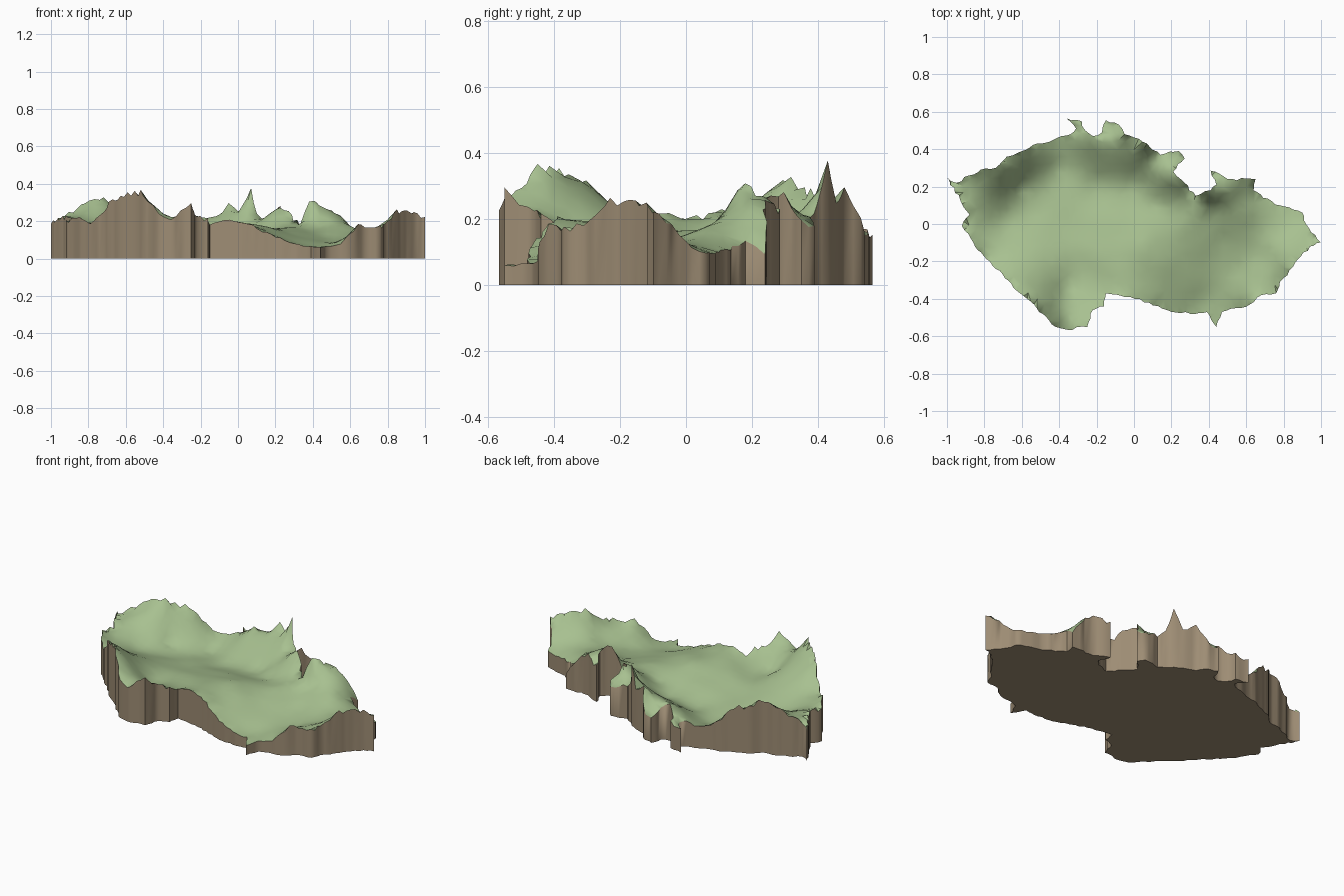
import bpy, bmesh, math, random
from mathutils import Vector, noise
from mathutils.geometry import delaunay_2d_cdt

if "Cube" in bpy.data.objects:
    bpy.data.objects.remove(bpy.data.objects["Cube"])

random.seed(4)

# border corners (x, y), clockwise from the west tip
BORDER = [
    (-1, .25), (-.95, .22), (-.88, .26), (-.82, .29), (-.74, .30), (-.68, .36), (-.60, .39),
    (-.52, .43), (-.43, .45), (-.34, .48), (-.31, .51), (-.36, .565), (-.28, .55), (-.26, .50),
    (-.22, .47), (-.17, .49), (-.15, .555), (-.08, .53), (-.05, .48), (.07, .43), (.14, .37),
    (.24, .39), (.27, .35), (.21, .28), (.27, .22), (.33, .15), (.41, .18), (.44, .21),
    (.41, .285), (.50, .24), (.65, .24), (.64, .18), (.69, .14), (.78, .10), (.90, .06),
    (.92, 0), (1, -.10), (.94, -.12), (.85, -.23), (.78, -.31), (.76, -.37), (.68, -.38),
    (.62, -.43), (.55, -.45), (.47, -.47), (.44, -.55), (.39, -.47), (.30, -.48), (.20, -.47),
    (.08, -.42), (-.02, -.39), (-.15, -.37), (-.16, -.44), (-.22, -.46), (-.25, -.55),
    (-.36, -.565), (-.42, -.55), (-.52, -.45), (-.61, -.37), (-.69, -.29), (-.77, -.20),
    (-.85, -.12), (-.92, -.01), (-.88, .05), (-.93, .13)]

# spot heights (x, y, z): first the rim ranges, then the inner basins and hills
RIM_SPOTS = [
    (-1, .25, .19), (-.88, .26, .25), (-.74, .29, .33), (-.60, .38, .27), (-.43, .45, .13),
    (-.34, .50, .15), (-.33, .56, .14), (-.22, .47, .23), (-.11, .55, .14), (-.05, .48, .29),
    (.01, .45, .23), (.07, .43, .37), (.11, .40, .22), (.14, .37, .20), (.25, .38, .17),
    (.22, .27, .30), (.33, .15, .18), (.40, .18, .34), (.42, .28, .22), (.50, .23, .25),
    (.57, .23, .22), (.65, .24, .09), (.65, .17, .13), (.78, .10, .10), (.91, .04, .10),
    (.99, -.08, .22), (.93, -.14, .25), (.85, -.23, .25), (.77, -.35, .17), (.64, -.41, .18),
    (.55, -.45, .08), (.44, -.55, .06), (.30, -.48, .08), (.17, -.46, .13), (.02, -.40, .20),
    (-.15, -.37, .18), (-.25, -.55, .29), (-.36, -.56, .21), (-.42, -.54, .25),
    (-.51, -.46, .35), (-.61, -.37, .35), (-.70, -.28, .29), (-.78, -.19, .19),
    (-.86, -.11, .22), (-.92, 0, .20), (-.91, .10, .22)]
INNER_SPOTS = [
    (-.70, .02, .13), (-.60, .20, .12), (-.40, .32, .08), (-.38, .10, .11), (-.20, .22, .09),
    (0, .22, .10), (.12, .12, .13), (-.08, .02, .15), (.05, -.12, .19), (0, -.26, .19),
    (-.20, -.18, .17), (-.35, -.34, .14), (-.52, -.12, .17), (.26, -.02, .17),
    (.28, -.25, .13), (.40, -.38, .07), (.48, -.08, .11), (.55, -.25, .09), (.44, .09, .18),
    (.60, .06, .18), (.72, -.18, .14), (.80, -.02, .13)]
SPOTS = RIM_SPOTS + INNER_SPOTS


def solve(rows):
    """Gauss-Jordan elimination of an augmented matrix."""
    n = len(rows)
    for i in range(n):
        k = max(range(i, n), key=lambda r: abs(rows[r][i]))
        rows[i], rows[k] = rows[k], rows[i]
        rows[i] = [v / rows[i][i] for v in rows[i]]
        for r in range(n):
            if r != i:
                f = rows[r][i]
                rows[r] = [a - f * b for a, b in zip(rows[r], rows[i])]
    return [r[-1] for r in rows]


# cone-shaped weights so the land passes through every spot height
WEIGHTS = solve([[math.dist(a[:2], b[:2]) for b in SPOTS] + [a[2] - .15] for a in SPOTS])


def height(x, y):
    return .15 + sum(w * math.dist((x, y), s[:2]) for w, s in zip(WEIGHTS, SPOTS))


def inside(p, loop):
    hit = False
    for a, b in zip(loop, loop[1:] + loop[:1]):
        if (a.y > p.y) != (b.y > p.y) and p.x < a.x + (p.y - a.y) * (b.x - a.x) / (b.y - a.y):
            hit = not hit
    return hit


# ragged border: corners stay put, points between them wander
corners = [Vector(c) for c in reversed(BORDER)]
loop = []
for a, b in zip(corners, corners[1:] + corners[:1]):
    n = max(1, round((b - a).length / .025))
    side = Vector((a.y - b.y, b.x - a.x)).normalized()
    for i in range(n):
        loop.append(a.lerp(b, i / n) + side * (random.uniform(-.007, .007) if i else 0))

# inner points on a loose grid, kept off the border
points = list(loop)
for i in range(-25, 26):
    for j in range(-15, 16):
        p = Vector((i * .04 + random.uniform(-.008, .008), j * .04 + random.uniform(-.008, .008)))
        if inside(p, loop) and min((p - q).length for q in loop) > .022:
            points.append(p)

verts, _, faces, *_ = delaunay_2d_cdt(points, [], [list(range(len(loop)))], 1, 1e-5)

# land surface
bm = bmesh.new()
bv = [bm.verts.new((p.x, p.y, height(p.x, p.y))) for p in verts]
for f in faces:
    bm.faces.new([bv[i] for i in f]).material_index = 0
rim = [e for e in bm.edges if e.is_boundary]
for v in bm.verts:
    if v.is_boundary:
        rough = .06 * v.co.z      # higher ranges are more jagged
        v.co.z = max(.055, v.co.z + random.uniform(-rough, rough))
    else:
        v.co.z += .008 * noise.noise(Vector((v.co.x * 7, v.co.y * 7, 0)))

# earth walls dropped from the rim, then the flat underside
new = bmesh.ops.extrude_edge_only(bm, edges=rim)["geom"]
for g in new:
    if isinstance(g, bmesh.types.BMVert):
        g.co.z = 0
    elif isinstance(g, bmesh.types.BMFace):
        g.material_index = 1
base_edges = [e for e in bm.edges if e.is_boundary]
for f in bmesh.ops.contextual_create(bm, geom=base_edges)["faces"]:
    f.material_index = 1
bmesh.ops.recalc_face_normals(bm, faces=bm.faces[:])

mesh = bpy.data.meshes.new("relief_land")
bm.to_mesh(mesh)
bm.free()
for name, colour in (("grass green", (.39, .53, .28, 1)), ("earth brown", (.34, .265, .175, 1))):
    mat = bpy.data.materials.new(name)
    mat.diffuse_color = colour
    mat.use_nodes = True
    mat.node_tree.nodes["Principled BSDF"].inputs["Base Color"].default_value = mat.diffuse_color
    mesh.materials.append(mat)

land = bpy.data.objects.new("relief_land", mesh)
bpy.context.collection.objects.link(land)
bpy.context.view_layer.objects.active = land
land.select_set(True)
bpy.ops.object.shade_smooth_by_angle(angle=math.radians(60))
